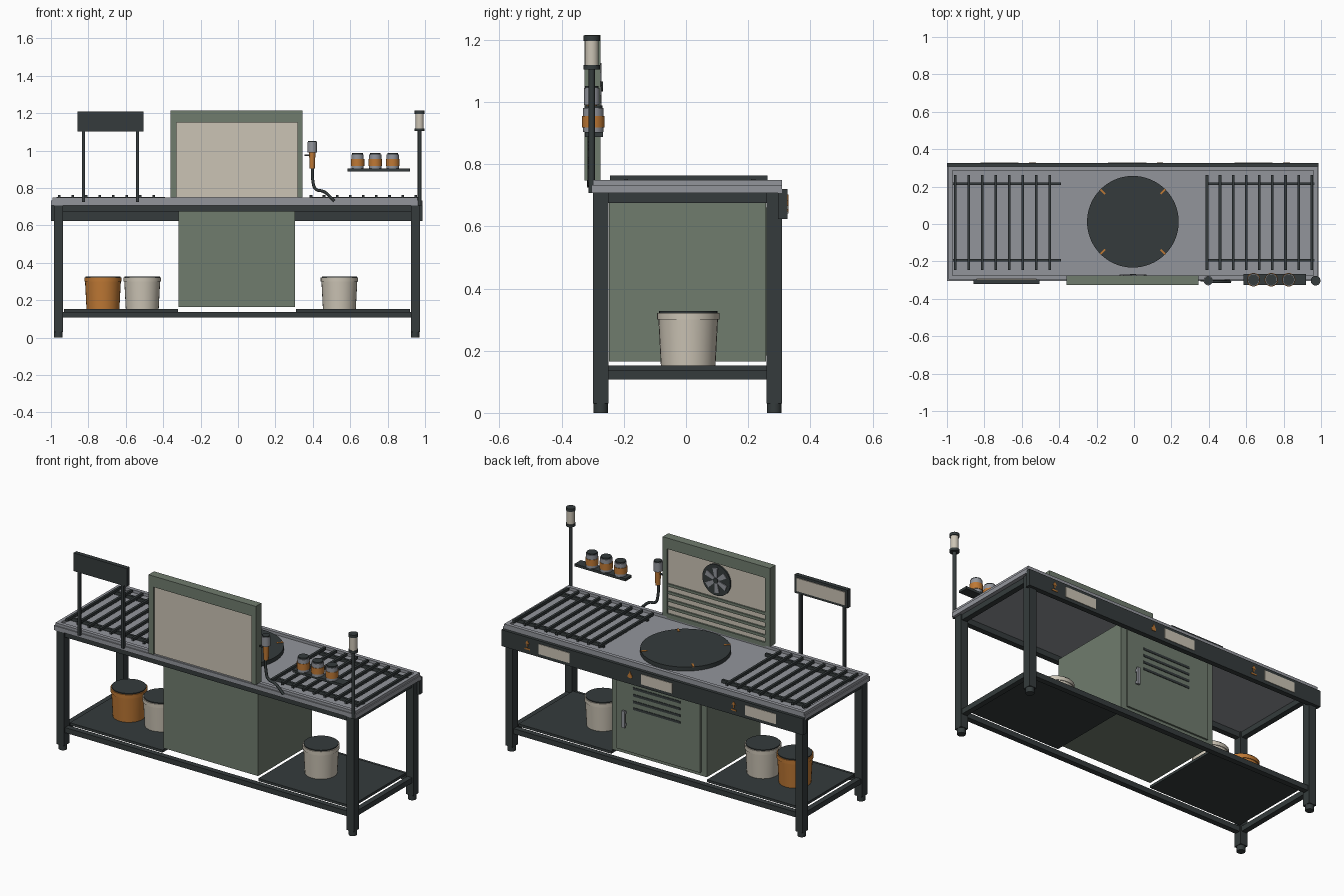
import bpy
import bmesh
from math import pi, radians, cos, sin
from mathutils import Vector

cube = bpy.data.objects.get("Cube")
if cube:
    bpy.data.objects.remove(cube, do_unlink=True)


def material(name, r, g, b):
    mat = bpy.data.materials.new(name)
    mat.use_nodes = True
    mat.diffuse_color = (r, g, b, 1)
    shader = next(n for n in mat.node_tree.nodes if n.type == "BSDF_PRINCIPLED")
    shader.inputs["Base Color"].default_value = (r, g, b, 1)
    return mat


DARK = material("charcoal metal", .035, .044, .045)
STEEL = material("brushed steel", .29, .30, .33)
GREEN = material("sage green", .16, .20, .155)
CREAM = material("warm cream", .60, .55, .46)
ORANGE = material("burnt orange", .52, .19, .035)

# Centre of the table itself
CX, CY = -.006, .005


def mesh_object(name, bm, mat):
    mesh = bpy.data.meshes.new(name)
    bm.to_mesh(mesh)
    bm.free()
    mesh.materials.append(mat)
    obj = bpy.data.objects.new(name, mesh)
    bpy.context.collection.objects.link(obj)
    return obj


def box(name, mat, xs, ys, zs):
    """Axis-aligned block given as three (low, high) spans."""
    bm = bmesh.new()
    bmesh.ops.create_cube(bm, size=1)
    spans = (xs, ys, zs)
    for v in bm.verts:
        v.co = Vector([(s[0] + s[1]) / 2 + c * (s[1] - s[0]) for s, c in zip(spans, v.co)])
    return mesh_object(name, bm, mat)


def around(centre, half):
    return (centre - half, centre + half)


def cylinder(name, mat, x, y, zs, radius, top=None, sides=32):
    """Upright cylinder, or a tapered one when a top radius is given."""
    bpy.ops.mesh.primitive_cone_add(
        vertices=sides, radius1=radius, radius2=radius if top is None else top,
        depth=zs[1] - zs[0], location=(x, y, (zs[0] + zs[1]) / 2))
    obj = bpy.context.object
    obj.name = name
    obj.data.materials.append(mat)
    bpy.ops.object.shade_smooth_by_angle(angle=radians(35))
    return obj


def plate(name, mat, outline, origin, thickness):
    """Thin plate in the xz plane, growing towards +y."""
    bm = bmesh.new()
    face = bm.faces.new([bm.verts.new(Vector(origin) + Vector((px, 0, pz))) for px, pz in outline])
    grown = bmesh.ops.extrude_face_region(bm, geom=[face])["geom"]
    for v in grown:
        if isinstance(v, bmesh.types.BMVert):
            v.co.y += thickness
    bmesh.ops.recalc_face_normals(bm, faces=bm.faces)
    return mesh_object(name, bm, mat)


# Worktop with a raised rim
LONG, DEEP = .993, .306
box("worktop", STEEL, around(CX, LONG), around(CY - .003, DEEP), (.707, .733))
for side in (-1, 1):
    box("rim_long", STEEL, around(CX, LONG - .006), around(CY + side * .292, .011), (.733, .749))
    box("rim_short", STEEL, around(CX + side * .976, .011), around(CY, .3), (.733, .749))

# Legs, feet and frame rails
LEG_X, LEG_Y = .954, .279
for sx in (-1, 1):
    x = CX + sx * LEG_X
    for sy in (-1, 1):
        y = CY + sy * LEG_Y
        box("leg", DARK, around(x, .024), around(y, .025), (.03, .707))
        cylinder("foot", DARK, x, y, (0, .03), .023, sides=20)
    for zs in ((.107, .138), (.675, .707)):
        box("end_rail", DARK, around(x, .016), around(CY, LEG_Y), zs)
for sy in (-1, 1):
    for zs in ((.107, .138), (.675, .707)):
        box("long_rail", DARK, around(CX, LEG_X), around(CY + sy * LEG_Y, .016), zs)

# Lower shelves either side of the cabinet
for side in (-1, 1):
    box("lower_shelf", DARK, around(CX + side * .62, .305), around(CY, .256), (.138, .153))

# Cabinet with rear door, vents and handle
box("cabinet", GREEN, around(CX, .312), around(CY, .253), (.165, .68))
box("cabinet_door", GREEN, around(CX, .275), (.255, .268), (.185, .66))
for i in range(4):
    box("door_vent", DARK, (-.15, .16), (.266, .271), around(.57 - i * .04, .007))
box("door_handle", STEEL, around(.21, .009), (.28, .292), (.33, .43))
for z in (.345, .415):
    box("handle_stud", STEEL, around(.21, .006), (.266, .282), around(z, .007))

# Rear control rail with labels and flame marks
box("control_rail", DARK, around(CX, LONG), (.296, .326), (.623, .72))
FLAME = [(-.012, -.015), (.012, -.015), (.016, -.004), (.006, .01), (0, .026), (-.008, .008), (-.016, -.002)]
ARROW = [(-.004, -.01), (.004, -.01), (.004, .008), (.013, .008), (0, .028), (-.013, .008), (-.004, .008)]
for x, mark in ((.815, ARROW), (.14, FLAME), (-.543, ARROW)):
    plate("heat_mark", ORANGE, mark, (x, .325, .675), .004)
    if mark is ARROW:
        box("heat_mark_base", ORANGE, around(x, .018), (.325, .329), around(.652, .004))
    box("control_label", CREAM, around(x - .176, .102), (.325, .329), around(.672, .03))

# Round griddle with four orange ticks
GX, GY = -.006, .012
cylinder("griddle", DARK, GX, GY, (.733, .757), .245, sides=64)
for i in range(4):
    a = pi / 4 + i * pi / 2
    tick = box("griddle_tick", ORANGE, around(0, .018), around(0, .005), (.755, .760))
    tick.location = (GX + .228 * cos(a), GY + .228 * sin(a), 0)
    tick.rotation_euler.z = a

# Grill racks
for first, count, step, rail in ((-.955, 8, .072, (-.97, -.39)), (.39, 9, .07, (.385, .965))):
    for i in range(count):
        box("grill_bar", DARK, around(first + i * step, .007), (-.245, .262), (.747, .763))
    for y in (-.193, .216):
        box("grill_rail", DARK, rail, around(y, .007), (.733, .752))

# Splash panel: green frame around a cream board
box("panel_top", GREEN, (-.36, .346), (-.327, -.275), (1.15, 1.215))
for xs in ((-.36, -.328), (.318, .346)):
    box("panel_side", GREEN, xs, (-.327, -.275), (.748, 1.15))
box("panel_board", CREAM, (-.33, .32), (-.318, -.285), (.75, 1.155))
box("panel_bottom", GREEN, (-.33, .32), (-.287, -.275), (.74, .765))
for i in range(4):
    box("panel_slat", GREEN, (-.325, .315), (-.286, -.277), around(.80 + i * .045, .008))

# Fan on the inner face of the panel
fan = cylinder("fan_disc", DARK, -.006, -.281, (1.045, 1.055), .092, sides=40)
fan.location.z = 1.05
fan.rotation_euler.x = pi / 2
BLADE = [(-.008, .012), (.008, .012), (.022, .07), (-.01, .075)]
for i in range(6):
    blade = plate("fan_blade", STEEL, BLADE, (0, 0, 0), .006)
    blade.location = (-.006, -.277, 1.05)
    blade.rotation_euler.y = i * pi / 3
hub = cylinder("fan_hub", DARK, -.006, -.273, (0, .012), .016, sides=20)
hub.location.z = 1.05
hub.rotation_euler.x = pi / 2

# Sign board on two posts
box("sign_board", DARK, (-.857, -.506), (-.322, -.296), (1.102, 1.21))
box("sign_face", CREAM, (-.842, -.521), (-.297, -.292), (1.117, 1.195))
for x in (-.826, -.538):
    box("sign_post", DARK, around(x, .008), around(-.31, .008), (.725, 1.11))

# Corner lamp
LX, LY = .971, -.303
cylinder("lamp_post", DARK, LX, LY, (.707, 1.11), .01, sides=16)
cylinder("lamp_base", DARK, LX, LY, (1.104, 1.119), .026)
cylinder("lamp_glass", CREAM, LX, LY, (1.119, 1.196), .022)
cylinder("lamp_cap", DARK, LX, LY, (1.196, 1.213), .026)

# Spice shelf with three banded jars
box("spice_shelf", DARK, (.585, .92), (-.325, -.267), (.888, .903))
for x in (.639, .734, .827):
    cylinder("jar", STEEL, x, -.298, (.903, .98), .033)
    cylinder("jar_band", ORANGE, x, -.298, (.918, .955), .036)
    cylinder("jar_lid", DARK, x, -.298, (.98, .988), .029)

# Hand torch with a curved hose
TX, TY = .397, -.303
cylinder("torch_head", STEEL, TX, TY, (.99, 1.045), .025)
cylinder("torch_cap", DARK, TX, TY, (1.045, 1.051), .022)
cylinder("torch_grip", ORANGE, TX, TY, (.905, .99), .014, .017, 20)
box("torch_trigger", DARK, (.355, .4), around(TY, .004), around(.974, .004))
curve = bpy.data.curves.new("torch_hose", "CURVE")
curve.dimensions = "3D"
curve.bevel_depth = .008
curve.bevel_resolution = 2
curve.use_fill_caps = True
curve.resolution_u = 6
path = [(TX, .91), (.40, .84), (.415, .795), (.46, .78), (.515, .73)]
spline = curve.splines.new("BEZIER")
spline.bezier_points.add(len(path) - 1)
for point, (x, z) in zip(spline.bezier_points, path):
    point.co = (x, TY - .005, z)
    point.handle_left_type = point.handle_right_type = "AUTO"
curve.materials.append(DARK)
bpy.context.collection.objects.link(bpy.data.objects.new("torch_hose", curve))

# Lidded buckets
for x, mat in ((-.722, ORANGE), (-.512, CREAM), (.542, CREAM)):
    cylinder("bucket", mat, x, .007, (.153, .305), .088, .096)
    cylinder("bucket_rim", mat, x, .007, (.300, .322), .1)
    cylinder("bucket_lid", DARK, x, .007, (.322, .328), .094)
